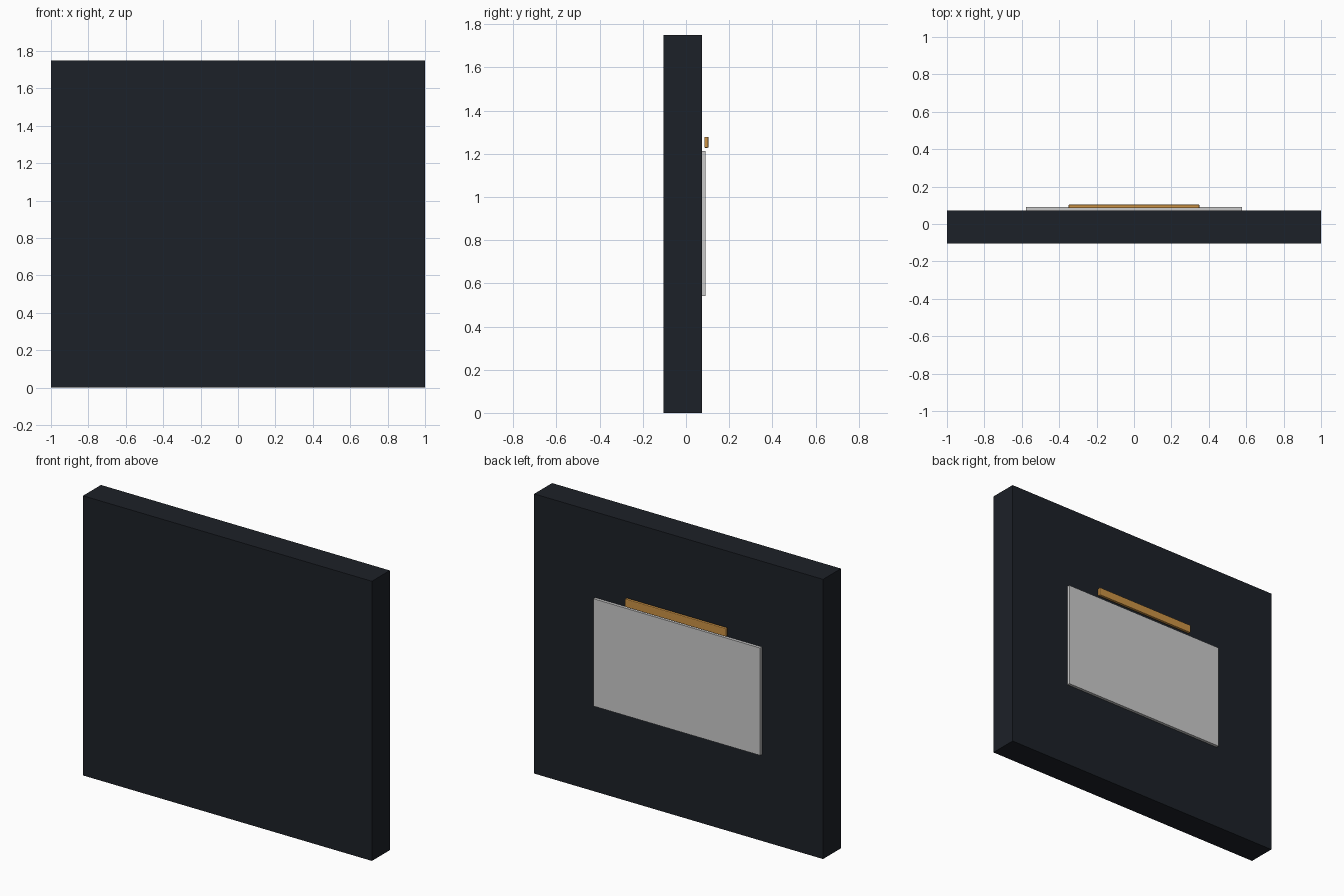
import bpy

if "Cube" in bpy.data.objects:
    bpy.data.objects.remove(bpy.data.objects["Cube"])


def material(name, rgb):
    mat = bpy.data.materials.new(name)
    mat.diffuse_color = (*rgb, 1)
    mat.use_nodes = True
    mat.node_tree.nodes["Principled BSDF"].inputs["Base Color"].default_value = mat.diffuse_color
    return mat


def box(name, x, y, z, mat=None, bevel=0):
    """Box spanning the (min, max) ranges x, y and z."""
    spans = (x, y, z)
    bpy.ops.mesh.primitive_cube_add(size=1, location=[(a + b) / 2 for a, b in spans])
    ob = bpy.context.object
    ob.name = name
    ob.scale = [b - a for a, b in spans]
    bpy.ops.object.transform_apply(location=False, rotation=False, scale=True)
    if mat:
        ob.data.materials.append(mat)
    if bevel:
        mod = ob.modifiers.new("soft_edges", 'BEVEL')
        mod.width = bevel
        mod.segments = 2
    return ob


dark = material("dark_slate", (0.012, 0.015, 0.021))
amber = material("amber", (0.6, 0.29, 0.06))

# Main slab
box("slab", (-1, 1), (-0.104, 0.073), (0, 1.75), dark)
# Grey plate on the back
box("back_plate", (-0.577, 0.577), (0.068, 0.091), (0.542, 1.214))
# Slim bar floating just behind the slab, above the plate
box("accent_bar", (-0.35, 0.35), (0.085, 0.104), (1.228, 1.279), amber, 0.004)
